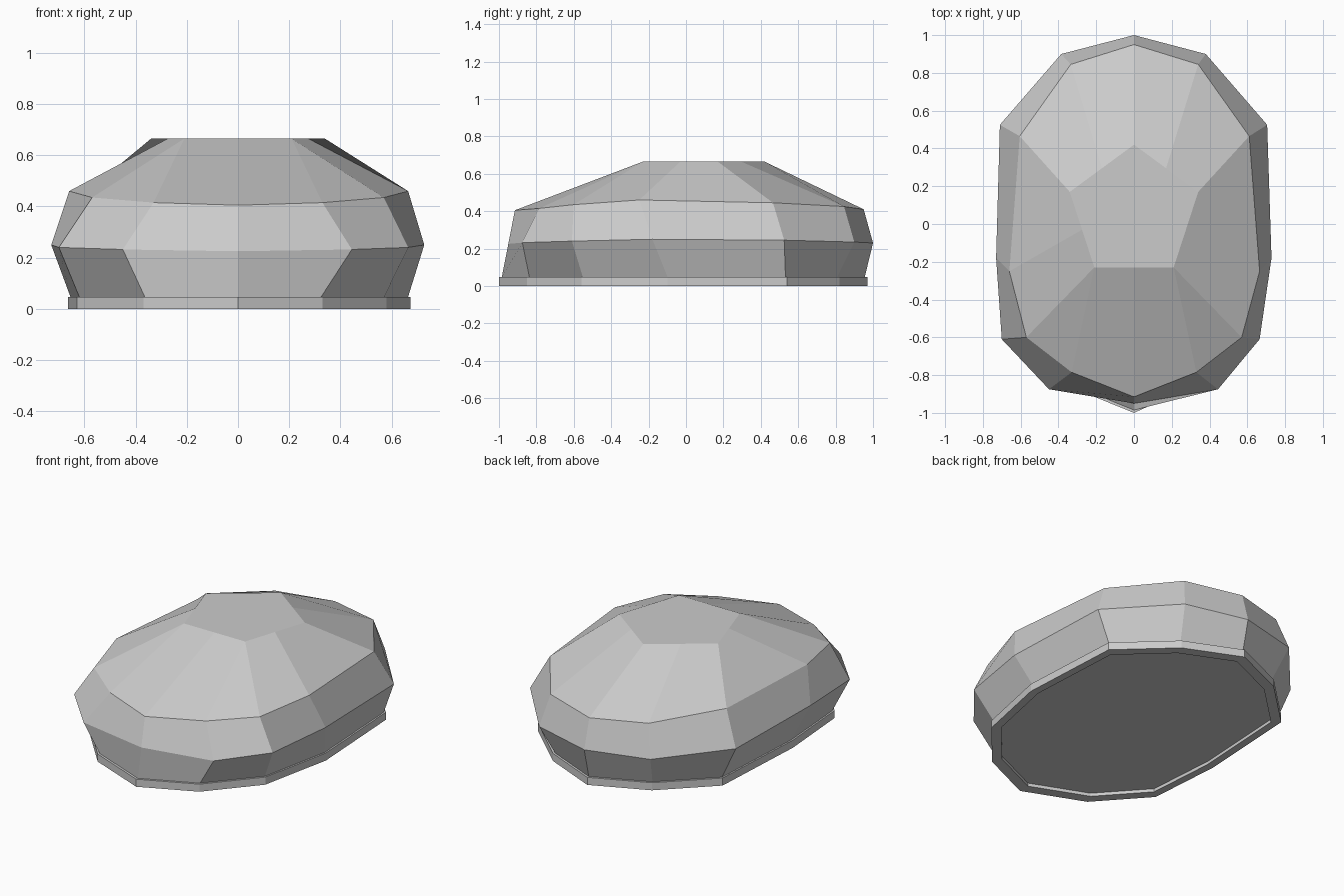
import bpy, bmesh

if "Cube" in bpy.data.objects:
    bpy.data.objects.remove(bpy.data.objects["Cube"])

# Half outlines, back to front: (y, left half-width, right half-width, z)
BASE = [(.97, 0, 0), (.82, .34, .34), (.54, .63, .64), (-.10, .665, .675),
        (-.56, .63, .58), (-.85, .37, .33), (-1, 0, 0)]
MIDDLE = [(1, 0, 0, .23), (.90, .385, .38, .235), (.525, .71, .705, .245),
          (-.18, .73, .728, .25), (-.61, .70, .665, .24), (-.875, .45, .445, .232),
          (-.95, 0, 0, .225)]
UPPER = [(.95, 0, 0, .41), (.845, .335, .34, .425), (.465, .605, .61, .445),
         (-.25, .66, .665, .46), (-.60, .57, .57, .435), (-.785, .33, .33, .415),
         (-.915, 0, 0, .405)]
TOP = [(.42, 0, 0), (.295, .17, .17), (.17, .34, .34), (-.03, .275, .275),
       (-.23, .21, .21), (-.23, .12, .12), (-.23, 0, 0)]
# The two front corners of the flat top share one point
TOP[5] = TOP[4]


def outline(half, z=None, scale=1.0):
    """Full counter-clockwise ring made from a half outline."""
    left = [(-p[1] * scale, p[0] * scale, p[3] if z is None else z) for p in half]
    right = [(p[2] * scale, p[0] * scale, p[3] if z is None else z) for p in half]
    return left + right[-2:0:-1]


def loft(name, rings):
    bm = bmesh.new()
    rows = [[bm.verts.new(c) for c in ring] for ring in rings]
    n = len(rows[0])
    for a, b in zip(rows, rows[1:]):
        for i in range(n):
            j = (i + 1) % n
            bm.faces.new((a[i], a[j], b[j], b[i]))
    bm.faces.new(rows[0][::-1])
    bm.faces.new(rows[-1])
    bmesh.ops.remove_doubles(bm, verts=bm.verts, dist=0.0005)
    bmesh.ops.recalc_face_normals(bm, faces=bm.faces)
    mesh = bpy.data.meshes.new(name)
    bm.to_mesh(mesh)
    bm.free()
    ob = bpy.data.objects.new(name, mesh)
    bpy.context.collection.objects.link(ob)


# Faceted shell with base rim and a shallow recess underneath
loft("faceted_dome", [
    outline(BASE, .02, .93),
    outline(BASE, 0, .93),
    outline(BASE, 0),
    outline(BASE, .047),
    outline(BASE, .047, .985),
    outline(MIDDLE),
    outline(UPPER),
    outline(TOP, .665),
])
